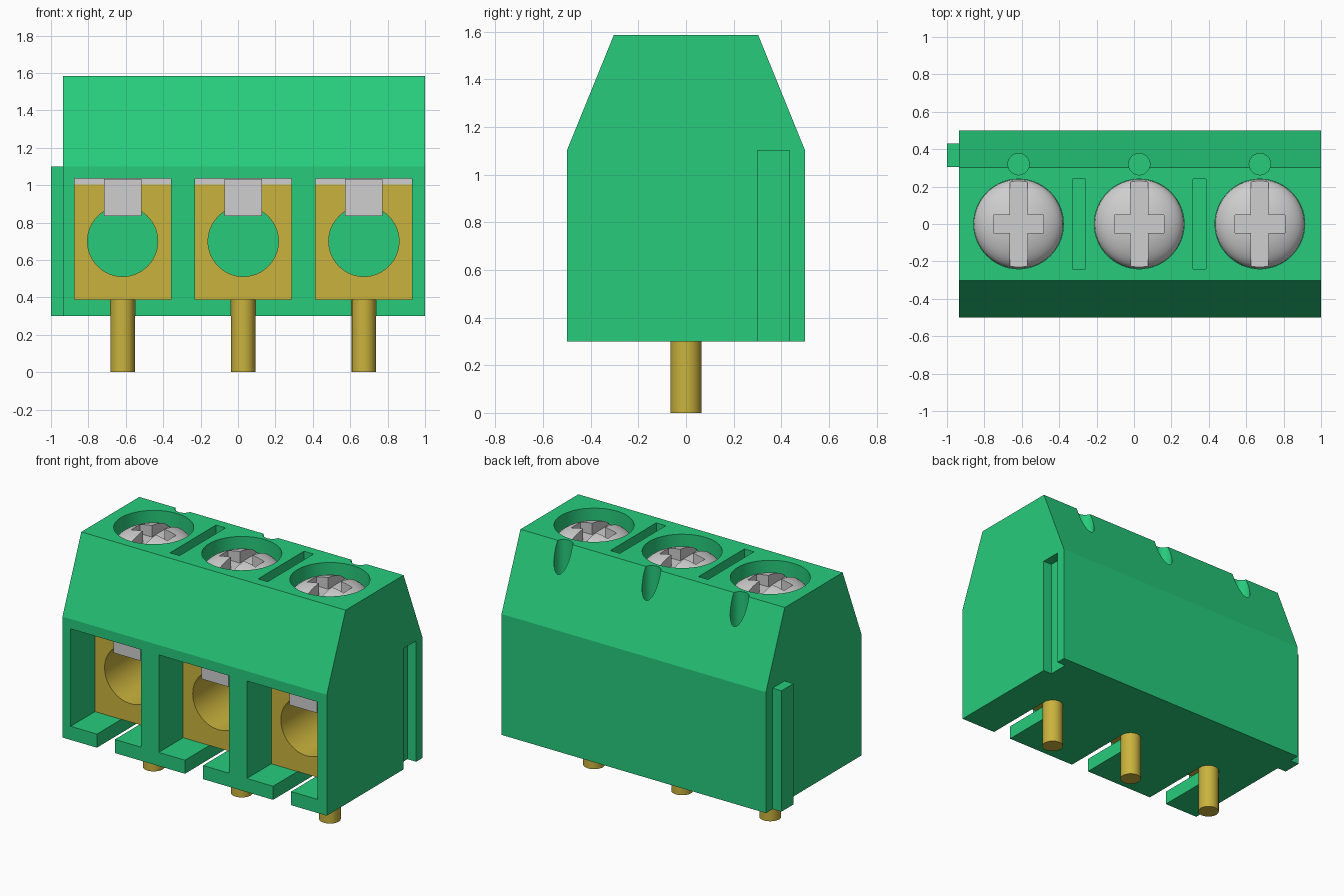
import bpy, bmesh, math
from mathutils import Matrix, Vector

old = bpy.data.objects.get("Cube")
if old:
    bpy.data.objects.remove(old, do_unlink=True)


def material(name, rgb):
    m = bpy.data.materials.new(name)
    m.use_nodes = True
    m.diffuse_color = (*rgb, 1)
    m.node_tree.nodes["Principled BSDF"].inputs["Base Color"].default_value = (*rgb, 1)
    return m


GREEN = material("green plastic", (0.02, 0.6, 0.2))
BRASS = material("brass", (0.59, 0.45, 0.047))
STEEL = material("steel grey", (0.62, 0.62, 0.62))


def finish(bm, name, mat):
    bmesh.ops.recalc_face_normals(bm, faces=bm.faces)
    mesh = bpy.data.meshes.new(name)
    bm.to_mesh(mesh)
    bm.free()
    obj = bpy.data.objects.new(name, mesh)
    bpy.context.collection.objects.link(obj)
    if mat:
        mesh.materials.append(mat)
    return obj


def box(name, lo, hi, mat=None):
    lo, hi = Vector(lo), Vector(hi)
    bm = bmesh.new()
    bmesh.ops.create_cube(bm, size=1, matrix=Matrix.Translation((lo + hi) / 2)
                          @ Matrix.Diagonal((*(hi - lo), 1)))
    return finish(bm, name, mat)


def cylinder(name, center, radius, length, mat=None, axis="Z"):
    bm = bmesh.new()
    turn = Matrix.Rotation(math.pi / 2 if axis == "Y" else 0, 4, "X")
    bmesh.ops.create_cone(bm, cap_ends=True, segments=64, radius1=radius, radius2=radius,
                          depth=length, matrix=Matrix.Translation(center) @ turn)
    return finish(bm, name, mat)


def select(obj):
    bpy.ops.object.select_all(action="DESELECT")
    obj.select_set(True)
    bpy.context.view_layer.objects.active = obj


def cut(obj, cutter):
    mod = obj.modifiers.new("cut", "BOOLEAN")
    mod.object, mod.solver = cutter, "EXACT"
    select(obj)
    bpy.ops.object.modifier_apply(modifier=mod.name)
    bpy.data.objects.remove(cutter, do_unlink=True)


def smooth(obj):
    select(obj)
    bpy.ops.object.shade_smooth_by_angle(angle=math.radians(20))


def screw_head(name, x, base, rim, apex, radius):
    # Domed head revolved from a quarter-ellipse profile
    bm = bmesh.new()
    arc = [i * math.pi / 24 for i in range(13)]
    pts = [(0, base), (radius, base)]
    pts += [(radius * math.cos(a), rim + (apex - rim) * math.sin(a)) for a in arc]
    verts = [bm.verts.new((r, 0, z)) for r, z in pts]
    edges = [bm.edges.new(pair) for pair in zip(verts, verts[1:])]
    bmesh.ops.spin(bm, geom=verts + edges, cent=(0, 0, 0), axis=(0, 0, 1),
                   angle=math.tau, steps=64)
    bmesh.ops.remove_doubles(bm, verts=bm.verts, dist=0.0001)
    bmesh.ops.translate(bm, verts=bm.verts, vec=(x, 0, 0))
    return finish(bm, name, STEEL)


LEFT, RIGHT, BOTTOM, TOP = -0.935, 1.0, 0.3, 1.585
PITCH, MIDDLE = 0.645, 0.028
POLES = [MIDDLE + PITCH * i for i in (-1, 0, 1)]
HALF = 0.258   # half width of a wire pocket
FACE = 0.245   # clamp half depth

# Housing: extruded side profile
bm = bmesh.new()
profile = [(-0.5, BOTTOM), (0.5, BOTTOM), (0.5, 1.1), (0.303, TOP), (-0.303, TOP), (-0.5, 1.1)]
face = bm.faces.new([bm.verts.new((LEFT, y, z)) for y, z in profile])
side = bmesh.ops.extrude_face_region(bm, geom=[face])["geom"]
bmesh.ops.translate(bm, vec=(RIGHT - LEFT, 0, 0),
                    verts=[v for v in side if isinstance(v, bmesh.types.BMVert)])
housing = finish(bm, "housing", GREEN)

# Wire pockets, floor slots, screw wells and rear notches
for x in POLES:
    cut(housing, box("pocket", (x - HALF, -0.6, 0.39), (x + HALF, FACE, 1.035)))
    cut(housing, box("floor_slot", (x - 0.066, -0.6, 0.2), (x + 0.066, 0.02, 0.45)))
    cut(housing, cylinder("screw_well", (x, 0, 1.6), 0.24, 0.4))
    cut(housing, cylinder("rear_notch", (x, 0.32, 1.5), 0.057, 0.4))

# Narrow slits between the screws
for x in (MIDDLE - PITCH / 2, MIDDLE + PITCH / 2):
    cut(housing, box("slit", (x - 0.035, -0.24, 1.43), (x + 0.035, 0.24, 1.7)))

# Interlocking groove and matching rib
cut(housing, box("groove", (0.936, 0.3, 0.2), (1.1, 0.435, 1.1)))
smooth(housing)
box("side_rib", (-1.0, 0.305, BOTTOM), (LEFT + 0.002, 0.43, 1.1), GREEN)

for i, x in enumerate(POLES, 1):
    # Brass clamp with a round wire hole
    clamp = box(f"clamp_{i}", (x - HALF, -FACE, 0.39), (x + HALF, FACE, 1.005), BRASS)
    cut(clamp, cylinder("wire_hole", (x, 0, 0.7), 0.188, 1, axis="Y"))
    smooth(clamp)

    # Steel pressure plate and tongue
    box(f"pressure_plate_{i}", (x - HALF, -FACE, 1.005), (x + HALF, FACE, 1.035), STEEL)
    box(f"pressure_tongue_{i}", (x - 0.1, -0.28, 0.835), (x + 0.1, FACE - 0.005, 1.034), STEEL)

    # Solder pin
    smooth(cylinder(f"pin_{i}", (x, 0, 0.2), 0.065, 0.4, BRASS))

    # Cross-slotted screw
    screw = screw_head(f"screw_{i}", x, 1.39, 1.46, 1.57, 0.239)
    cut(screw, box("long_slot", (x - 0.047, -0.3, 1.49), (x + 0.047, 0.3, 1.7)))
    cut(screw, box("short_slot", (x - 0.133, -0.047, 1.49), (x + 0.133, 0.047, 1.7)))
    smooth(screw)
